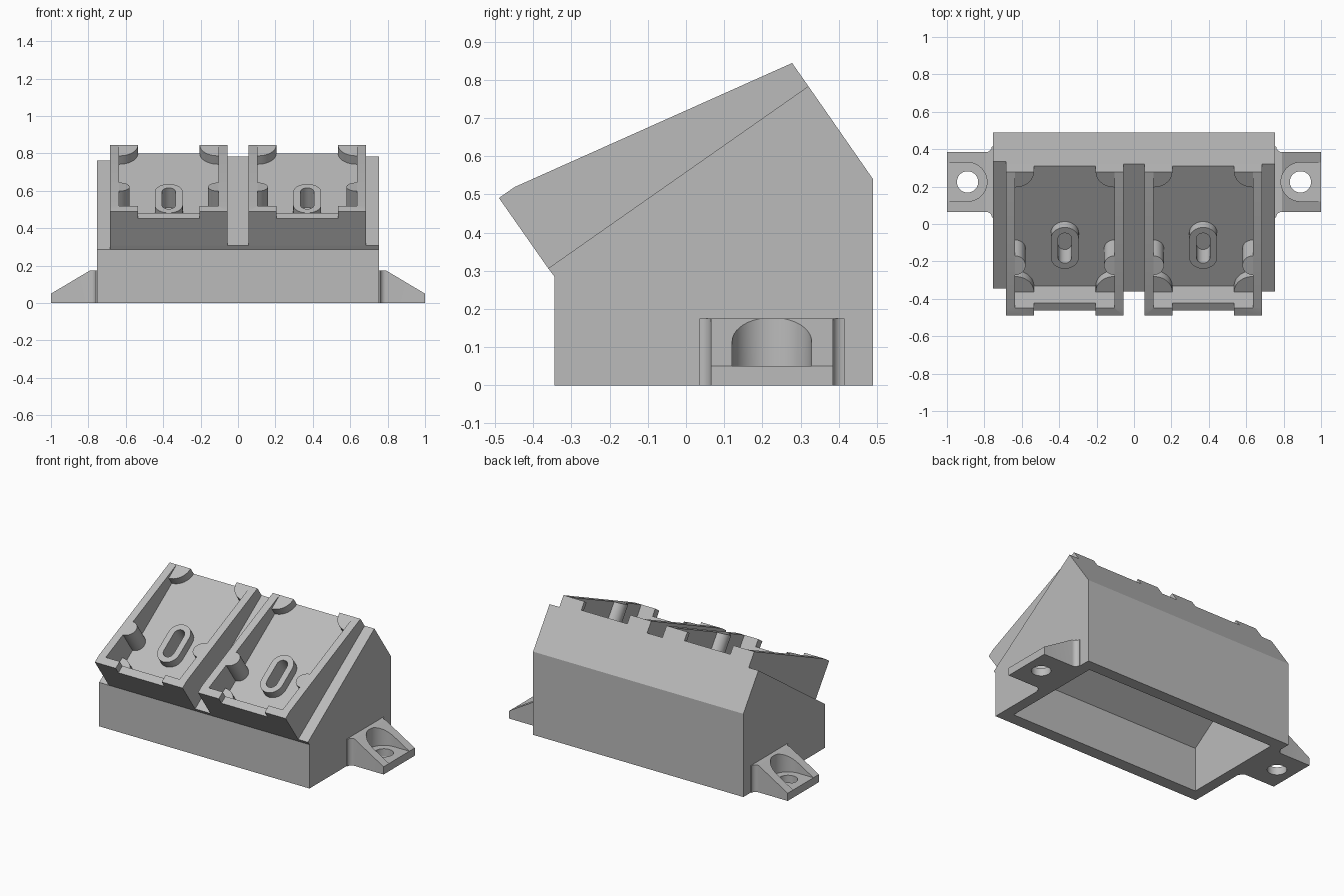
import bpy, bmesh
from math import sin, cos, pi, radians

if "Cube" in bpy.data.objects:
    bpy.data.objects.remove(bpy.data.objects["Cube"], do_unlink=True)

grey = bpy.data.materials.new("light_grey")
grey.use_nodes = True
grey.diffuse_color = (0.5, 0.5, 0.5, 1)
grey.node_tree.nodes["Principled BSDF"].inputs["Base Color"].default_value = (0.5, 0.5, 0.5, 1)

# Tilted deck frame: u runs up the slope, v stands square to it
C, S = cos(radians(35)), sin(radians(35))
U0, U1 = -0.12, 0.712            # front and back ends of the deck
DECK, FLOOR, POST = 0.458, 0.477, 0.532
WALL = 0.05


def tilt(u, v):
    return (C * u - S * v, S * u + C * v)


def along_x(a, b, t):            # side profile (y, z), swept along x
    return (t, a, b)


def along_z(a, b, t):            # plan outline (x, y), swept upwards
    return (a, b, t)


def along_y(a, b, t):            # front profile (x, z), swept along y
    return (a, t, b)


def along_v(a, b, t):            # deck outline (x, u), raised off the deck
    return (a, *tilt(b, t))


def wall_top(u):                 # sloping rim of the trays
    return 0.683 - (max(u, -0.07) + 0.07) * 0.193


def prism(name, pts, lo, hi, place, sx=1):
    """Sweep an outline from lo to hi; hi may vary along the outline."""
    bm = bmesh.new()
    rings = []
    for end in (lo, hi):
        ring = []
        for a, b in pts:
            x, y, z = place(a, b, end(b) if callable(end) else end)
            ring.append(bm.verts.new((x * sx, y, z)))
        rings.append(ring)
        bm.faces.new(ring)
    n = len(pts)
    for i in range(n):
        j = (i + 1) % n
        bm.faces.new((rings[0][i], rings[0][j], rings[1][j], rings[1][i]))
    bmesh.ops.recalc_face_normals(bm, faces=bm.faces)
    mesh = bpy.data.meshes.new(name)
    bm.to_mesh(mesh)
    bm.free()
    mesh.materials.append(grey)
    obj = bpy.data.objects.new(name, mesh)
    bpy.context.collection.objects.link(obj)
    return obj


def cut(obj, *cutters):
    for c in cutters:
        mod = obj.modifiers.new("cut", "BOOLEAN")
        mod.operation, mod.solver, mod.object = "DIFFERENCE", "EXACT", c
        bpy.context.view_layer.objects.active = obj
        bpy.ops.object.modifier_apply(modifier=mod.name)


def rect(a0, b0, a1, b1):
    return [(a0, b0), (a1, b0), (a1, b1), (a0, b1)]


def arc(cx, cy, r, start, end, n=10):
    return [(cx + r * cos(radians(start + (end - start) * i / n)),
             cy + r * sin(radians(start + (end - start) * i / n))) for i in range(n + 1)]


def slot(cx, cu, r, half):
    return (arc(cx, cu + half - r, r, 0, 180, 16)
            + arc(cx, cu - half + r, r, 180, 360, 16))


parts, cutters = [], []

# Hollow wedge housing with a slightly lower strip on its right edge
profile = [(-0.345, 0), (0.49, 0), (0.49, 0.54), tilt(U1, DECK), tilt(U0, DECK), (-0.345, 0.285)]
body = prism("housing", profile, -0.755, 0.755, along_x)
inside = [(-0.265, -0.1), (0.415, -0.1), (0.415, 0.523), tilt(0.64, 0.385), (-0.265, 0.284)]
cavity = prism("cavity_cutter", inside, -0.685, 0.685, along_x)
strip = prism("strip_cutter", rect(-0.9, -0.3, -0.685, 0.9), 0.432, 0.6, along_v)
cut(body, cavity, strip)
cutters += [cavity, strip]
parts.append(body)

for side, sx in (("left", 1), ("right", -1)):
    # Tray: sloping side walls, front wall with a notch, open back
    x0, x1 = 0.055, 0.685
    xm = (x0 + x1) / 2
    outline = [tilt(U0, DECK), tilt(U1, DECK), tilt(U1, wall_top(U1)),
               tilt(-0.07, wall_top(-0.07)), tilt(U0, wall_top(U0))]
    tray = prism(side + "_tray", outline, x0, x1, along_x, sx)
    well = prism("well_cutter", rect(x0 + WALL, U0 + WALL, x1 - WALL, 0.9),
                 FLOOR, 0.9, along_v, sx)
    notch = prism("notch_cutter", rect(xm - 0.165, -0.3, xm + 0.165, 0.1),
                  0.635, 0.9, along_v, sx)
    cut(tray, well, notch)

    # Raised oblong boss with a slot sunk into the housing
    boss = prism(side + "_slot_boss", slot(xm, 0.215, 0.075, 0.135), FLOOR, POST, along_v, sx)
    hole = prism("slot_cutter", slot(xm, 0.215, 0.036, 0.098), 0.405, 0.7, along_v, sx)
    for obj in (body, tray, boss):
        cut(obj, hole)
    parts += [tray, boss]
    cutters += [well, notch, hole]

    # Quarter-round corner posts and half-round posts on the side walls
    for wall, xw, d in (("inner", x0 + WALL, 1), ("outer", x1 - WALL, -1)):
        for end, uc, e in (("front", U0 + WALL, 1), ("back", U1, -1)):
            pts = [(xw, uc)] + [(xw + d * a, uc + e * b) for a, b in arc(0, 0, 0.1, 0, 90)]
            parts.append(prism(f"{side}_{wall}_{end}_post", pts, FLOOR, POST, along_v, sx))
        pts = [(xw + d * a, b) for a, b in arc(0, 0.175, 0.055, -90, 90, 16)]
        parts.append(prism(f"{side}_{wall}_side_post", pts, FLOOR, wall_top, along_v, sx))

    # Mounting ear: filleted root, sloping top, open counterbore and bolt hole
    yc, ex = 0.225, 0.89
    half = [(0.75, 0.19)] + arc(0.79, 0.19, 0.03, 180, 270, 6) + [(1.0, 0.16)]
    plan = [(x, yc + y) for x, y in half] + [(x, yc - y) for x, y in reversed(half)]
    ear = prism(side + "_mounting_ear", plan, 0, 0.175, along_z, sx)
    slope = prism("slope_cutter", [(0.79, 0.175), (1.0, 0.05), (1.1, 0.05), (1.1, 0.3), (0.79, 0.3)],
                  -0.2, 0.6, along_y, sx)
    bore_plan = arc(ex, yc, 0.104, 90, 270, 20) + [(1.1, yc - 0.104), (1.1, yc + 0.104)]
    bore = prism("counterbore_cutter", bore_plan, 0.05, 0.4, along_z, sx)
    bolt = prism("bolt_cutter", arc(ex, yc, 0.057, 0, 350, 35), -0.1, 0.3, along_z, sx)
    cut(ear, slope, bore, bolt)
    parts.append(ear)
    cutters += [slope, bore, bolt]

for c in cutters:
    bpy.data.objects.remove(c, do_unlink=True)

# Smooth the rounded walls, keep the edges sharp
bpy.ops.object.select_all(action="DESELECT")
for p in parts:
    p.select_set(True)
bpy.context.view_layer.objects.active = body
bpy.ops.object.shade_smooth_by_angle(angle=radians(30))
